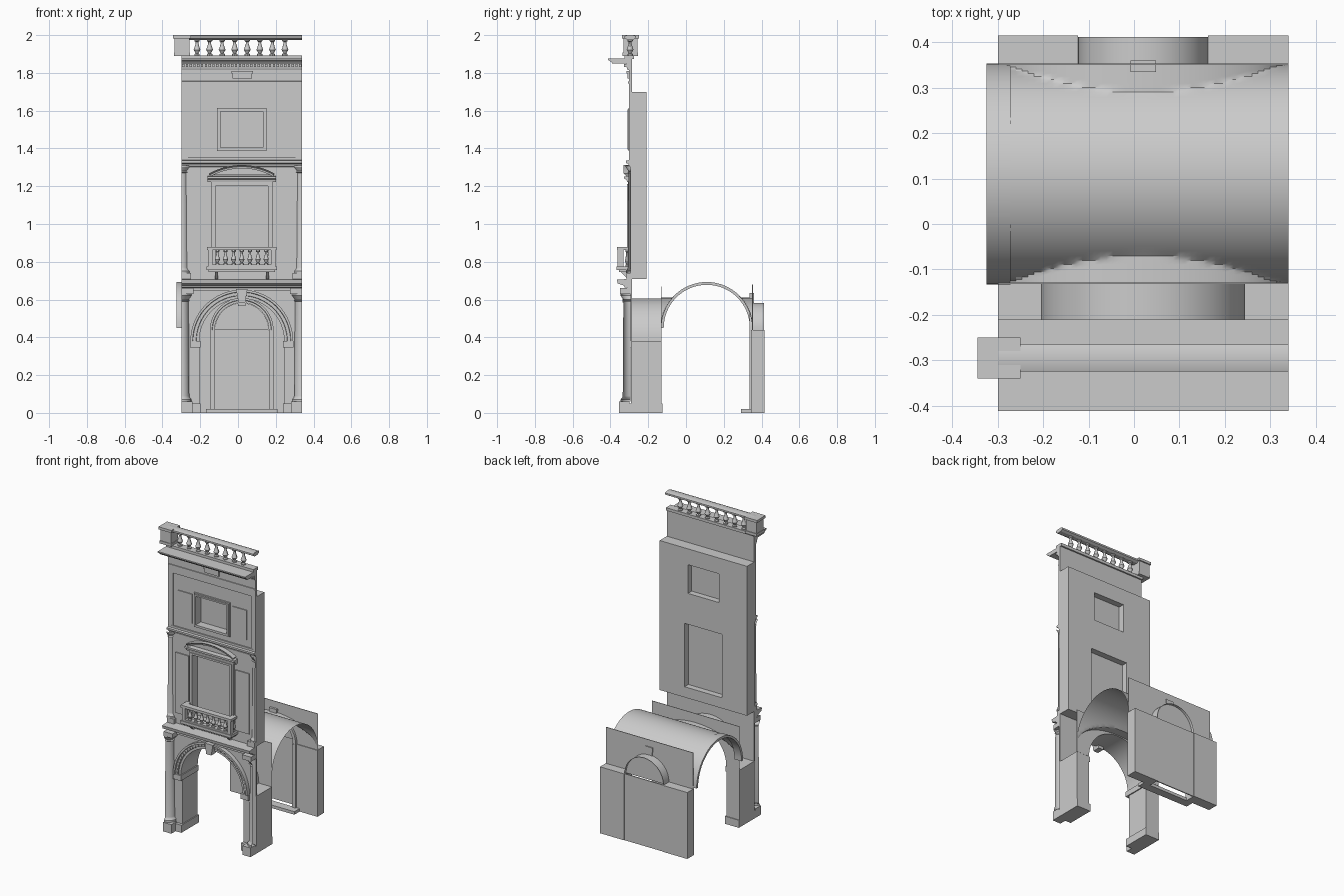
import bpy, bmesh
from math import sin, cos, pi, sqrt

if "Cube" in bpy.data.objects:
    bpy.data.objects.remove(bpy.data.objects["Cube"])

CX = 0.02           # centre of the bay
X0, X1 = -0.30, 0.34


def mesh(name, verts, faces):
    me = bpy.data.meshes.new(name)
    me.from_pydata(verts, [], faces)
    bm = bmesh.new()
    bm.from_mesh(me)
    bmesh.ops.recalc_face_normals(bm, faces=bm.faces)
    bm.to_mesh(me)
    bm.free()
    ob = bpy.data.objects.new(name, me)
    bpy.context.collection.objects.link(ob)
    return ob


def loft(name, rings, closed=True, caps=True):
    n, m = len(rings[0]), len(rings)
    verts = [v for r in rings for v in r]
    faces = [(i*n+j, i*n+(j+1) % n, (i+1)*n+(j+1) % n, (i+1)*n+j)
             for i in range(m-1) for j in range(n if closed else n-1)]
    if caps:
        faces += [tuple(range(n)), tuple(range((m-1)*n, m*n))]
    return mesh(name, verts, faces)


def along_x(name, prof, x0=X0, x1=X1):
    """Moulding: (y, z) profile run along x."""
    return loft(name, [[(x, y, z) for y, z in prof] for x in (x0, x1)])


def along_y(name, prof, y0, y1):
    return loft(name, [[(x, y, z) for x, z in prof] for y in (y0, y1)])


def box(name, x0, x1, y0, y1, z0, z1):
    return along_x(name, [(y0, z0), (y1, z0), (y1, z1), (y0, z1)], x0, x1)


def pair(name, d0, d1, *yz):
    """Two boxes mirrored about the bay centre."""
    box(name + "_left", CX-d1, CX-d0, *yz)
    box(name + "_right", CX+d0, CX+d1, *yz)


def arch(name, prof, cz, a0=0, a1=pi, n=32, closed=True):
    """(radius, y) profile swept round the bay centre."""
    rings = []
    for i in range(n+1):
        a = a0 + (a1-a0)*i/n
        rings.append([(CX+r*cos(a), y, cz+r*sin(a)) for r, y in prof])
    return loft(name, rings, closed, closed)


def lathe(name, prof, x, y, a0=0, a1=2*pi, n=12):
    rings = []
    for i in range(n+1):
        a = a0 + (a1-a0)*i/n
        rings.append([(x+r*cos(a), y+r*sin(a), z) for r, z in prof])
    return loft(name, rings, False, False)


def spandrel(name, r, cz, top, y0, y1):
    pts = [(X0, cz), (X0, top), (X1, top), (X1, cz)]
    pts += [(CX+r*cos(pi*i/32), cz+r*sin(pi*i/32)) for i in range(33)]
    return along_y(name, pts, y0, y1)


def frame(name, d, z0, z1, w, y0, y1, sill=True):
    pair(name + "_jamb", d, d+w, y0, y1, z0, z1)
    box(name + "_head", CX-d-w, CX+d+w, y0, y1, z1, z1+w)
    if sill:
        box(name + "_sill", CX-d-w, CX+d+w, y0, y1, z0-w, z0)


def baluster(name, x, y, z, h, r):
    p = [(.8, 0), (.8, .08), (.4, .13), (1, .35), (.75, .5), (.4, .75), (.45, .85), (.8, .9), (.8, 1)]
    lathe(name, [(r*a, z+h*b) for a, b in p], x, y)


def columns(name, r, y, z0, z1):
    p = [(r*1.25, z0), (r*1.25, z0+.012), (r*1.05, z0+.022), (r, z0+.03), (r*.92, z1-.04),
         (r*1.05, z1-.036), (r*.92, z1-.03), (r*1.3, z1-.008), (r*1.3, z1)]
    lathe(name + "_left", p, X0, y, -pi/2, 0, 10)
    lathe(name + "_right", p, X1, y, pi, 1.5*pi, 10)


# Ground floor arcade
pair("pier", .225, .32, -.29, -.13, .05, .38)
pair("pier_plinth", .218, .32, -.31, -.125, 0, .05)
pair("column_pedestal", .26, .32, -.355, -.30, 0, .06)
pair("impost", .218, .275, -.315, -.13, .345, .38)
columns("column", .042, -.293, .06, .63)
arch("arcade_soffit", [(.225, -.29), (.225, -.13)], .38, closed=False)
spandrel("arcade_wall", .225, .38, .71, -.295, -.285)
arch("archivolt", [(.225, -.29), (.225, -.305), (.24, -.305), (.242, -.312), (.258, -.312),
                   (.26, -.322), (.272, -.322), (.272, -.29)], .38)
for i in range(33):
    a = pi*(i+.5)/33
    x, z = CX+.25*cos(a), .38+.25*sin(a)
    box("archivolt_bead", x-.005, x+.005, -.317, -.31, z-.005, z+.005)
along_y("keystone", [(CX-.018, .585), (CX+.018, .585), (CX+.03, .655), (CX-.03, .655)], -.335, -.285)
pair("column_entablature", .255, .32, -.35, -.29, .63, .66)
along_x("arcade_cornice", [(-.29, .645), (-.31, .645), (-.31, .662), (-.325, .665), (-.33, .675),
                           (-.362, .685), (-.366, .705), (-.29, .71)])

# Vault behind the arcade: barrel with cross lunettes
N = 48
grid = []
for i in range(N+1):
    x = X0 + (X1-X0)*i/N
    row = []
    for j in range(N+1):
        y = .11 - .24*cos(pi*j/N)
        barrel = sqrt(max(0, .0576-(y-.11)**2))
        lunette = .16*sqrt(max(0, 1-((x-CX)/.31)**2))
        row.append((x, y, .45+max(barrel, lunette)))
    grid.append(row)
loft("vault", grid, False, False)
ring = [(.11+r*cos(a), .45+r*sin(a)) for r, s in ((.228, 1), (.243, -1))
        for a in [pi*k/32 for k in range(33)][::s]]
along_x("transverse_rib", ring, -.325, -.272)
spandrel("vault_front_lunette_wall", .225, .38, .67, -.132, -.129)

# Back wall and doorway
pair("back_jamb", .143, .32, .345, .415, 0, .44)
arch("door_soffit", [(.143, .345), (.143, .412)], .44, closed=False)
spandrel("back_lunette_wall", .143, .44, .68, .35, .354)
arch("door_surround_arch", [(.143, .35), (.143, .34), (.155, .34), (.157, .335), (.168, .335), (.168, .35)], .44)
pair("door_surround", .143, .168, .335, .35, 0, .44)
along_y("door_keystone", [(CX-.02, .565), (CX+.02, .565), (CX+.028, .635), (CX-.028, .635)], .335, .36)
box("door_sill", CX-.19, CX+.19, .29, .345, 0, .02)
box("door_panel", CX-.143, CX+.143, .405, .412, 0, .44)
along_y("door_fanlight", [(CX+.142*cos(pi*i/32), .44+.142*sin(pi*i/32)) for i in range(33)], .39, .395)

# Upper wall slab with two window openings
slab = box("upper_wall", X0, X1, -.295, -.21, .71, 1.70)
for d, z0, z1 in ((.138, .78, 1.20), (.113, 1.405, 1.595)):
    cut = box("opening_cutter", CX-d, CX+d, -.4, -.1, z0, z1)
    cut.hide_render = True
    mod = slab.modifiers.new("opening", 'BOOLEAN')
    mod.operation, mod.object, mod.solver = 'DIFFERENCE', cut, 'EXACT'
    bpy.context.view_layer.objects.active = slab
    bpy.ops.object.modifier_apply(modifier=mod.name)
    bpy.data.objects.remove(cut)
    box("window_pane", CX-d, CX+d, -.256, -.25, z0, z1)

# Middle floor: columns, panels, window with segmental pediment
columns("upper_column", .04, -.268, .74, 1.31)
pair("upper_column_pedestal", .268, .32, -.315, -.29, .705, .74)
pair("side_panel", .17, .272, -.302, -.29, .78, 1.18)
frame("window_frame", .138, .78, 1.20, .012, -.312, -.285, False)
frame("window_outer_frame", .15, .78, 1.212, .012, -.306, -.285, False)
along_x("pediment_base", [(-.29, 1.222), (-.312, 1.222), (-.315, 1.235), (-.328, 1.24), (-.328, 1.252),
                          (-.29, 1.255)], CX-.182, CX+.182)
R, H = .36, .95     # pediment circle radius and top below centre
half = .504
arch("pediment_arc", [(R-.018, -.29), (R-.018, -.318), (R-.008, -.32), (R, -.33), (R, -.29)],
     1.312-R, pi/2-half, pi/2+half, 20)
tymp = [(CX+(R-.01)*sin(half*(i/10-1)), 1.312-R+(R-.01)*cos(half*(i/10-1))) for i in range(21)]
along_y("pediment_field", tymp, -.305, -.29)
along_x("string_course", [(-.29, 1.30), (-.30, 1.305), (-.305, 1.318), (-.318, 1.323), (-.318, 1.335), (-.29, 1.34)])

# Balcony
box("balcony_slab", CX-.186, CX+.186, -.368, -.29, .757, .775)
box("balcony_slab_moulding", CX-.175, CX+.175, -.355, -.29, .745, .757)
box("balcony_bottom_rail", CX-.178, CX+.178, -.362, -.33, .775, .785)
box("balcony_top_rail", CX-.184, CX+.184, -.366, -.325, .862, .878)
pair("balcony_side_rail", .152, .184, -.325, -.29, .862, .878)
pair("balcony_post", .155, .178, -.362, -.33, .785, .862)
for i in range(7):
    baluster("balcony_baluster", CX-.129+.043*i, -.346, .785, .077, .014)
for s in (-1, 1):
    x = CX+s*.135
    along_x("balcony_bracket", [(-.29, .71), (-.31, .71), (-.345, .745), (-.29, .745)], x-.008, x+.008)
    baluster("balcony_side_baluster", CX+s*.167, -.312, .775, .087, .012)

# Top floor: raised border, panels and window frame
pair("top_floor_strip", .285, .32, -.302, -.285, 1.34, 1.70)
box("top_floor_base", X0, X1, -.303, -.285, 1.335, 1.352)
pair("top_floor_panel", .148, .253, -.301, -.285, 1.40, 1.595)
frame("top_window_frame", .113, 1.405, 1.595, .01, -.31, -.285)
frame("top_window_outer_frame", .123, 1.395, 1.605, .008, -.304, -.285)

# Frieze, cornice and dentils
box("frieze", X0, X1, -.302, -.285, 1.70, 1.86)
along_x("frieze_moulding", [(-.285, 1.742), (-.306, 1.745), (-.306, 1.755), (-.285, 1.76)])
box("frieze_tablet", -.03, .075, -.31, -.285, 1.77, 1.798)
box("frieze_tablet_cap", -.035, .08, -.316, -.285, 1.798, 1.81)
along_x("dentil_bed", [(-.285, 1.815), (-.308, 1.815), (-.314, 1.828), (-.314, 1.85), (-.285, 1.85)])
for i in range(32):
    x = X0+.004+.02*i
    box("dentil", x, x+.012, -.328, -.31, 1.832, 1.848)
along_x("cornice", [(-.285, 1.848), (-.39, 1.85), (-.395, 1.858), (-.412, 1.868), (-.412, 1.876), (-.285, 1.876)])

# Roof balustrade
box("balustrade_base", X0, X1, -.325, -.275, 1.874, 1.893)
along_x("balustrade_rail", [(-.31, 1.975), (-.325, 1.984), (-.325, 1.995), (-.31, 2), (-.28, 2),
                            (-.265, 1.995), (-.265, 1.984), (-.28, 1.975)])
box("corner_post", -.337, -.258, -.332, -.258, 1.90, 1.985)
box("corner_post_foot", -.34, -.254, -.336, -.254, 1.89, 1.908)
box("corner_post_cap", -.345, -.25, -.34, -.25, 1.983, 2)
for i in range(8):
    baluster("roof_baluster", -.217+.0665*i, -.296, 1.893, .084, .018)

# Smooth curved parts, keep hard edges
for o in bpy.context.scene.objects:
    o.select_set(True)
bpy.context.view_layer.objects.active = slab
bpy.ops.object.shade_smooth_by_angle()
